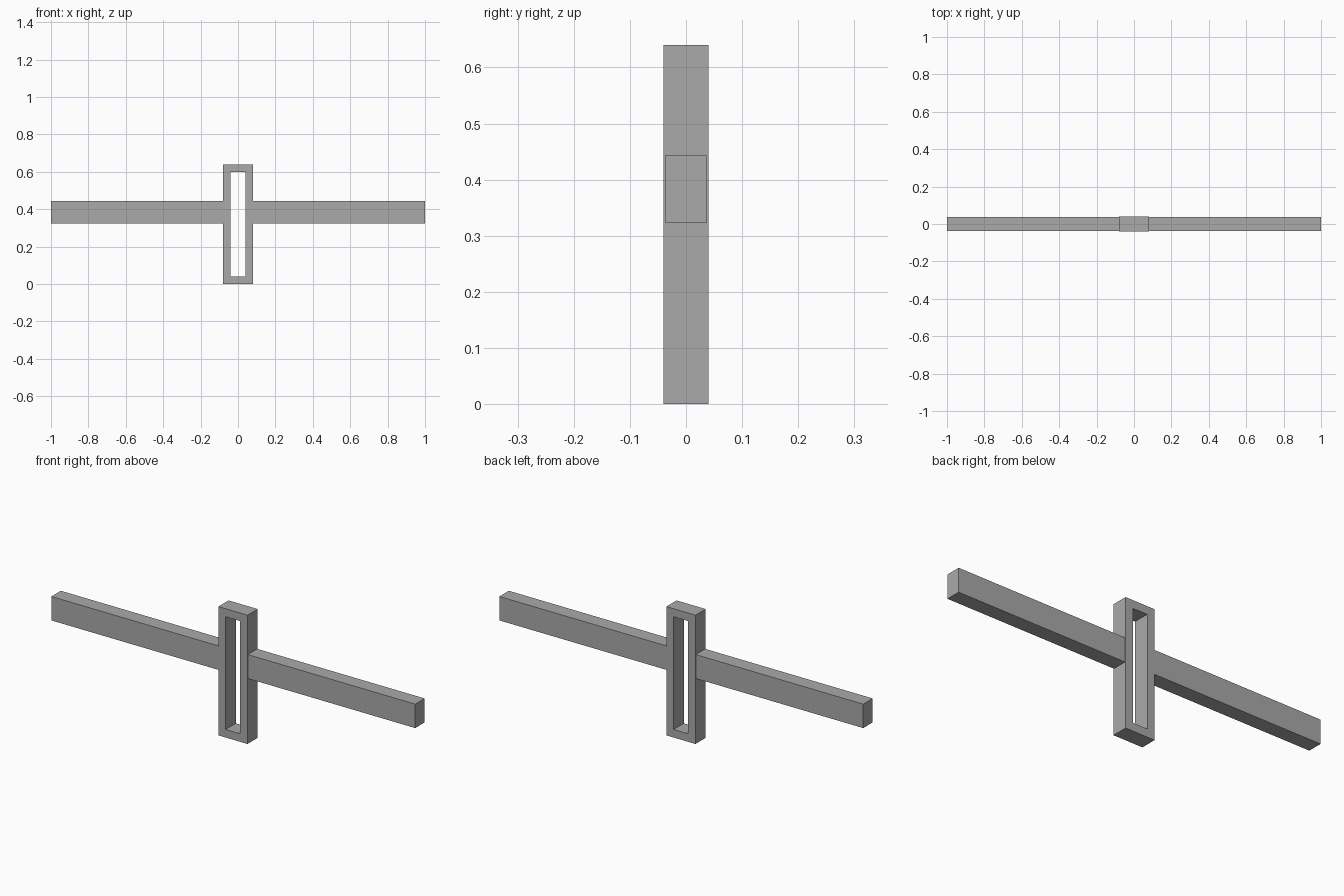
import bpy
import bmesh

cube = bpy.data.objects.get("Cube")
if cube:
    bpy.data.objects.remove(cube, do_unlink=True)

grey = bpy.data.materials.new("plain grey")
grey.use_nodes = True
colour = (0.4, 0.4, 0.4, 1)
grey.diffuse_color = colour
grey.node_tree.nodes["Principled BSDF"].inputs["Base Color"].default_value = colour


def make_object(name, bm):
    bmesh.ops.recalc_face_normals(bm, faces=bm.faces)
    mesh = bpy.data.meshes.new(name)
    bm.to_mesh(mesh)
    bm.free()
    mesh.materials.append(grey)
    obj = bpy.data.objects.new(name, mesh)
    bpy.context.collection.objects.link(obj)
    return obj


def rectangle(bm, half_x, y, low, high):
    corners = [(-half_x, low), (half_x, low), (half_x, high), (-half_x, high)]
    return [bm.verts.new((x, y, z)) for x, z in corners]


def join_rings(bm, a, b):
    for i in range(4):
        j = (i + 1) % 4
        bm.faces.new((a[i], a[j], b[j], b[i]))


HALF_WIDTH, HALF_DEPTH, HEIGHT, WALL = 0.08, 0.04, 0.64, 0.04

# Upright frame with an open slot running front to back
bm = bmesh.new()
rings = []
for inset, y in ((0, -HALF_DEPTH), (0, HALF_DEPTH), (WALL, HALF_DEPTH), (WALL, -HALF_DEPTH)):
    rings.append(rectangle(bm, HALF_WIDTH - inset, y, inset, HEIGHT - inset))
for i in range(4):
    join_rings(bm, rings[i], rings[(i + 1) % 4])
make_object("upright_frame", bm)

# Matching arms, slightly thinner than the frame
ARM_LOW, ARM_HIGH, ARM_DEPTH = 0.324, 0.443, 0.074
for name, side in (("left_arm", 1), ("right_arm", -1)):
    bm = bmesh.new()
    bmesh.ops.create_cube(bm, size=1)
    bmesh.ops.scale(bm, vec=(1 - HALF_WIDTH, ARM_DEPTH, ARM_HIGH - ARM_LOW), verts=bm.verts)
    bmesh.ops.translate(bm, vec=(side * (1 + HALF_WIDTH) / 2, 0, (ARM_LOW + ARM_HIGH) / 2), verts=bm.verts)
    make_object(name, bm)
